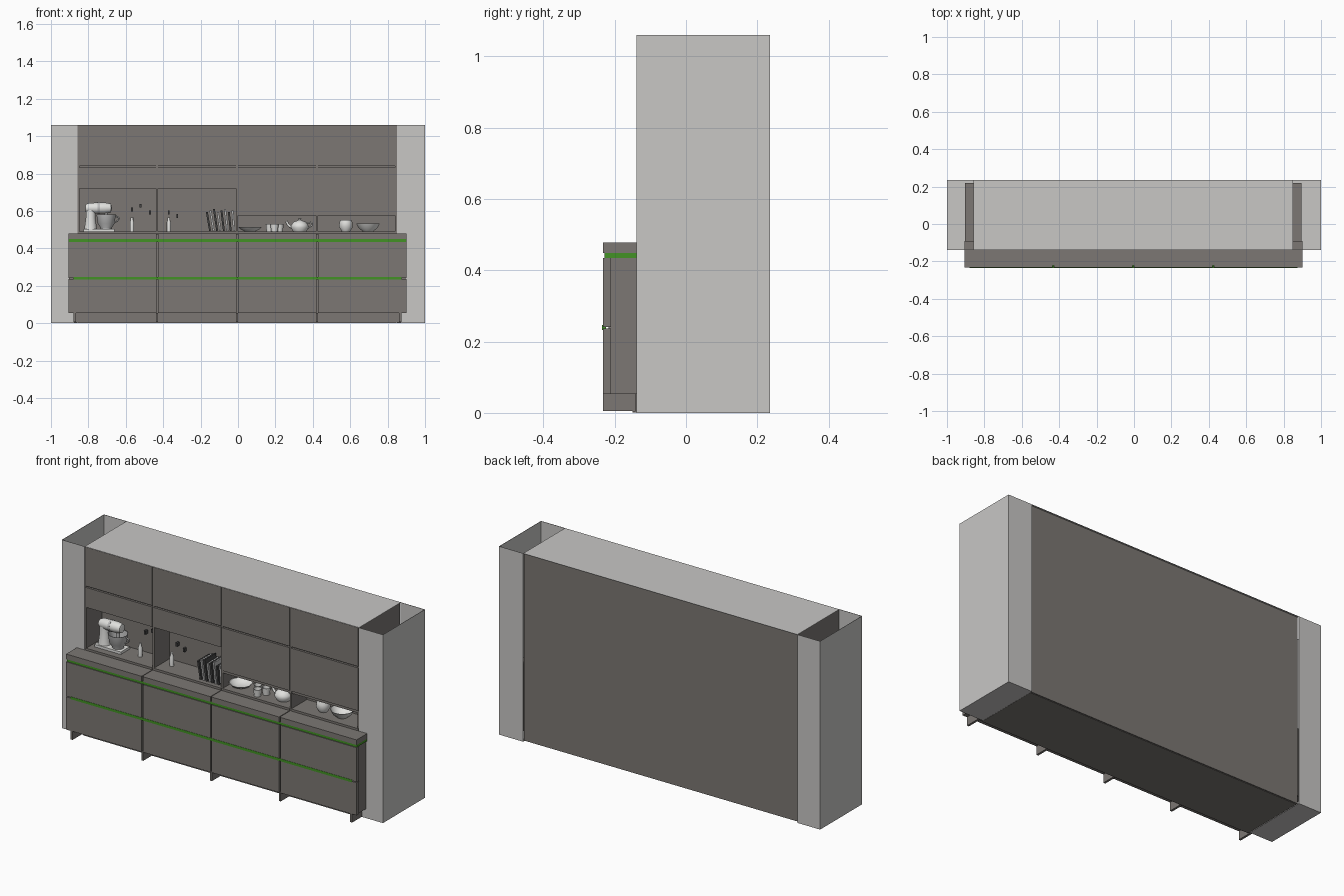
import bpy, bmesh, math
from mathutils import Matrix, Vector

if "Cube" in bpy.data.objects:
    bpy.data.objects.remove(bpy.data.objects["Cube"])


def material(name, r, g, b):
    m = bpy.data.materials.new(name)
    m.diffuse_color = (r, g, b, 1)
    m.use_nodes = True
    m.node_tree.nodes["Principled BSDF"].inputs["Base Color"].default_value = m.diffuse_color
    return m


WALL = material("pale_wall", .58, .57, .56)
CAB = material("warm_grey_cabinet", .20, .185, .172)
GREEN = material("green_trim", .055, .29, .018)
WHITE = material("white_ceramic", .75, .75, .73)
STEEL = material("light_metal", .5, .5, .5)
DARK = material("dark_cover", .06, .06, .06)


def finish(name, bm, mat, smooth=False):
    bmesh.ops.recalc_face_normals(bm, faces=bm.faces)
    me = bpy.data.meshes.new(name)
    bm.to_mesh(me)
    bm.free()
    me.materials.append(mat)
    ob = bpy.data.objects.new(name, me)
    bpy.context.collection.objects.link(ob)
    if smooth:
        me.polygons.foreach_set("use_smooth", [True] * len(me.polygons))
        me.set_sharp_from_angle(angle=math.radians(40))
    return ob


def box(name, x0, x1, y0, y1, z0, z1, mat=CAB, tilt=0):
    bm = bmesh.new()
    bmesh.ops.create_cube(bm, size=1)
    size = Matrix.Diagonal((x1 - x0, y1 - y0, z1 - z0, 1))
    place = Matrix.Translation(((x0 + x1) / 2, (y0 + y1) / 2, (z0 + z1) / 2))
    bm.transform(place @ Matrix.Rotation(tilt, 4, 'Y') @ size)
    return finish(name, bm, mat)


def lathe(name, profile, loc, mat=WHITE, rot=None, n=32):
    """Spin (radius, height) pairs around z."""
    bm = bmesh.new()
    vs = [bm.verts.new((r, 0, z)) for r, z in profile]
    es = [bm.edges.new(p) for p in zip(vs, vs[1:])]
    bmesh.ops.spin(bm, geom=vs + es, cent=(0, 0, 0), axis=(0, 0, 1),
                   angle=2 * math.pi, steps=n, use_merge=True)
    bmesh.ops.remove_doubles(bm, verts=bm.verts, dist=1e-5)
    bm.transform(Matrix.Translation(loc) @ (rot or Matrix()))
    return finish(name, bm, mat, True)


def tube(name, pts, r, mat=WHITE):
    cu = bpy.data.curves.new(name, 'CURVE')
    cu.dimensions = '3D'
    cu.bevel_depth, cu.bevel_resolution, cu.use_fill_caps = r, 2, True
    sp = cu.splines.new('BEZIER')
    sp.bezier_points.add(len(pts) - 1)
    for p, co in zip(sp.bezier_points, pts):
        p.co = co
        p.handle_left_type = p.handle_right_type = 'AUTO'
    cu.materials.append(mat)
    ob = bpy.data.objects.new(name, cu)
    bpy.context.collection.objects.link(ob)


FRONT, BACK, TOP = -.139, .235, 1.06
UNITS = [-.858, -.433, -.005, .423, .85]
GAP, T = .004, .002
FLOOR = .49

# hollow wall columns, open on top and towards the cabinets
for side, outer, inner in (("left", -1, -.858), ("right", 1, .85)):
    a, b = sorted((outer, inner))
    o0, o1 = sorted((outer, outer - math.copysign(T, outer)))
    box(side + "_column_front", a, b, FRONT, FRONT + T, 0, TOP, WALL)
    box(side + "_column_back", a, b, BACK - T, BACK, 0, TOP, WALL)
    box(side + "_column_side", o0, o1, FRONT, BACK, 0, TOP, WALL)
    box(side + "_column_floor", a, b, FRONT, BACK, 0, T, WALL)
box("top_cover", UNITS[0], UNITS[-1], FRONT + .001, BACK, TOP - T, TOP, WALL)

# carcass
box("back_carcass", UNITS[0], UNITS[-1], 0, .226, .003, TOP - T)
box("lower_carcass", -.903, .896, -.218, .22, .053, .434)
box("plinth", -.856, .848, -.15, .22, .001, .053)
box("plinth_front", -.877, .872, -.15, FRONT - .002, .004, .053)
for x in (-.873, *UNITS[1:4], .868):
    box("plinth_fin", x - .006, x + .006, -.233, -.145, .005, .055)
for x in UNITS[1:4]:
    box("niche_divider", x - .006, x + .006, FRONT + .004, .001, .478, TOP - T)
for x, d in ((UNITS[0], .01), (UNITS[-1], -.01)):
    box("niche_end_panel", *sorted((x, x + d)), FRONT + .002, .001, .3, TOP - T)

# fronts and counter, repeated per unit
for i in range(4):
    x0, x1 = UNITS[i] + GAP, UNITS[i + 1] - GAP
    lx0 = -.907 if i == 0 else x0
    lx1 = .902 if i == 3 else x1
    box("lower_drawer", lx0, lx1, -.2335, -.21, .053, .237)
    box("upper_drawer", lx0, lx1, -.2335, -.21, .241, .434)
    box("counter", lx0, lx1, -.2335, -.09, .449, .478)
    box("niche_floor", x0, x1, FRONT, .001, .476, FLOOR)
    niche_top = .72 if i < 2 else .575
    door_bottom = .72 if i < 2 else .59
    if i > 1:
        box("niche_top_rail", x0, x1, FRONT + .006, .001, .575, .6)
    box("wall_door", x0, x1, FRONT, .001, door_bottom, .832)
    box("top_door", x0, x1, FRONT, .001, .84, TOP - T)
box("door_gap_backing", UNITS[0] + .01, UNITS[-1] - .01, FRONT + .012, 0, .8, .9)
box("counter_core", -.9, .895, -.222, -.092, .449, .475)

# green handle strips
box("green_top_strip", -.905, .9, -.229, -.09, .434, .449, GREEN)
box("green_handle_strip", -.88, .875, -.235, -.225, .232, .246, GREEN)

# stand mixer
mx, my = -.75, -.06
box("mixer_base", mx - .075, mx + .09, my - .04, my + .04, FLOOR, FLOOR + .014, WHITE)
lathe("mixer_neck", [(0, 0), (.034, 0), (.026, .06), (.026, .115), (0, .115)],
      (mx - .038, my, FLOOR + .012), WHITE)
lathe("mixer_head", [(0, -.07), (.02, -.07), (.028, -.05), (.03, .03), (.024, .065), (0, .072)],
      (mx + .005, my, .615), WHITE, Matrix.Rotation(math.pi / 2, 4, 'Y'))
lathe("mixer_band", [(.0305, -.006), (.0315, -.006), (.0315, .006), (.0305, .006)],
      (mx + .005, my, .615), STEEL, Matrix.Rotation(math.pi / 2, 4, 'Y'))
lathe("mixer_beater", [(0, 0), (.01, 0), (.01, .04), (0, .04)], (mx + .045, my, .56), STEEL)
lathe("mixer_bowl", [(0, 0), (.03, 0), (.03, .008), (.045, .03), (.052, .08), (.049, .08),
                     (.042, .032), (0, .014)], (mx + .045, my, FLOOR + .012), STEEL)
tube("mixer_bowl_handle", [(mx + .09, my, .575), (mx + .112, my, .56), (mx + .087, my, .535)], .004, STEEL)

# bottles and small wall pegs
for x in (-.567, -.37):
    lathe("bottle", [(0, 0), (.011, 0), (.011, .05), (.007, .062), (.007, .075), (0, .075)],
          (x, -.06, FLOOR), WHITE, n=16)
for x, z in ((-.567, .607), (-.522, .628), (-.47, .592), (-.37, .592), (-.325, .573)):
    box("wall_peg", x - .005, x + .005, -.02, .001, z - .01, z + .01, DARK)

# leaning books
for i in range(8):
    x, h = -.158 + i * .019, .105 + .008 * (i % 3)
    m = (DARK, STEEL)[i % 2]
    box("leaning_book", x - .005, x + .005, -.12, -.02, FLOOR + .003, FLOOR + h, m, -.17 + .012 * i)


# crockery
def bowl(name, x, r, h):
    lathe(name, [(0, 0), (r * .45, 0), (r * .8, h * .45), (r, h), (r * .94, h),
                 (r * .74, h * .5), (r * .4, h * .15), (0, h * .15)], (x, -.065, FLOOR))


bowl("shallow_dish", .064, .062, .024)
bowl("large_bowl", .695, .063, .042)
lathe("sugar_bowl", [(0, 0), (.022, 0), (.037, .025), (.035, .048), (.03, .062),
                     (.027, .062), (.031, .045), (.03, .02), (0, .008)], (.577, -.065, FLOOR))
for x, y in ((.17, -.065), (.222, -.065), (.195, -.105)):
    lathe("cup", [(0, 0), (.018, 0), (.022, .04), (.02, .04), (.016, .005), (0, .005)], (x, y, FLOOR), n=24)

# teapot
tx = .33
lathe("teapot_body", [(0, 0), (.035, 0), (.047, .02), (.045, .036), (.03, .052), (.012, .058),
                      (.006, .062), (.009, .069), (0, .073)], (tx, -.065, FLOOR))
tube("teapot_spout", [(tx - .04, -.065, .51), (tx - .058, -.065, .522), (tx - .072, -.065, .545)], .007)
tube("teapot_handle", [(tx + .036, -.065, .535), (tx + .066, -.065, .533), (tx + .042, -.065, .506)], .004)
